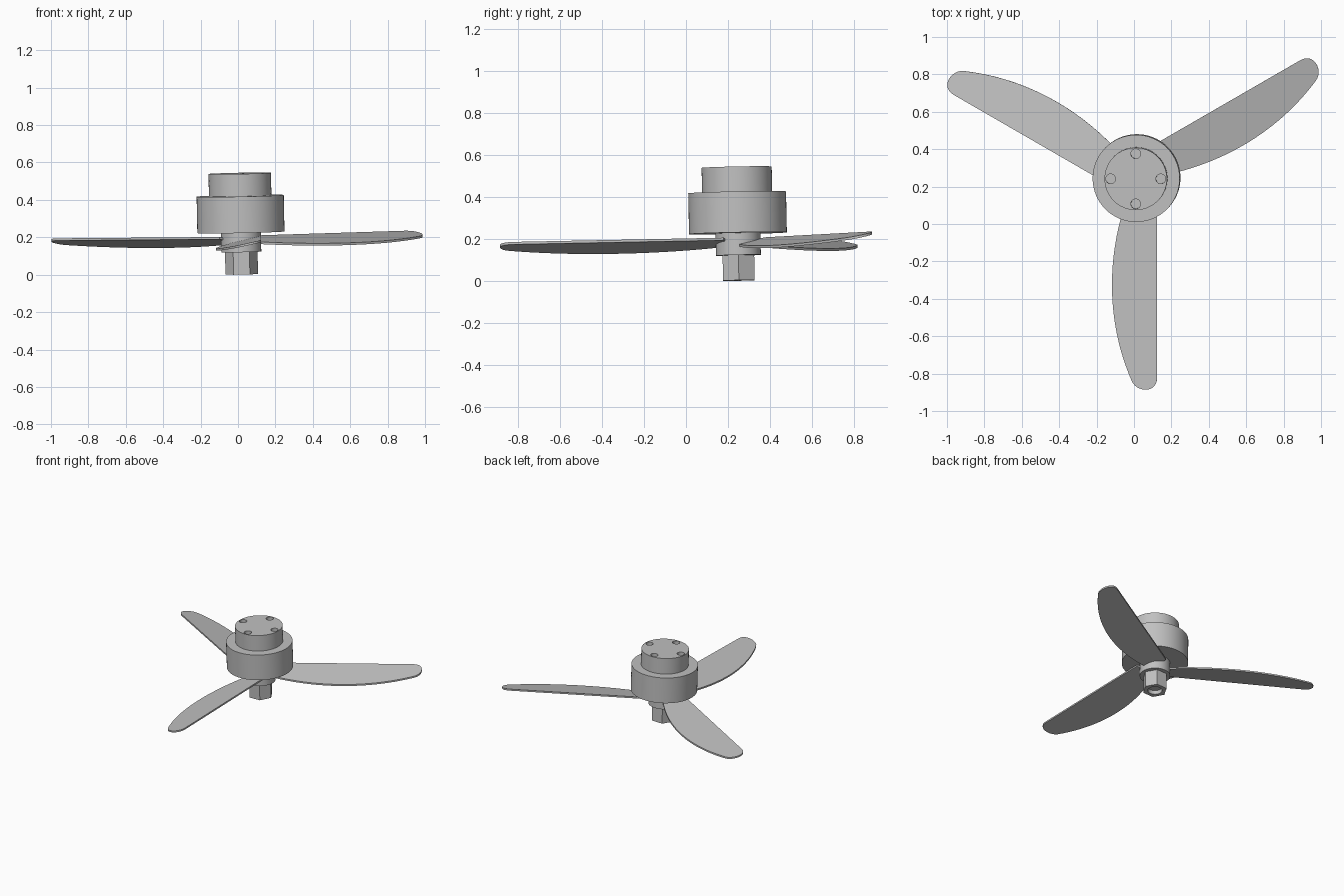
import bpy, bmesh, math
from mathutils import Matrix, Vector
from mathutils.geometry import interpolate_bezier

if "Cube" in bpy.data.objects:
    bpy.data.objects.remove(bpy.data.objects["Cube"], do_unlink=True)

grey = bpy.data.materials.new("plain_grey")
grey.use_nodes = True
colour = (0.53, 0.53, 0.53, 1)
grey.diffuse_color = colour
grey.node_tree.nodes["Principled BSDF"].inputs["Base Color"].default_value = colour

# The whole rotor leans slightly about the foot of its shaft
axis = Vector((-0.02, -0.02, 1)).normalized()
lean = Matrix.Translation((0.02, 0.252, 0.002)) @ \
    Vector((0, 0, 1)).rotation_difference(axis).to_matrix().to_4x4()


def cylinder(name, radius, low, high, sides=64, x=0, y=0):
    bpy.ops.mesh.primitive_cylinder_add(
        vertices=sides, radius=radius, depth=high - low, location=(0, 0, 0))
    obj = bpy.context.object
    obj.name = name
    obj.data.transform(Matrix.Translation((x, y, (low + high) / 2)))
    obj.data.materials.append(grey)
    return obj


def drill(obj, cutters):
    for cutter in cutters:
        cutter.hide_render = True
        mod = obj.modifiers.new("hole", "BOOLEAN")
        mod.operation = "DIFFERENCE"
        mod.solver = "EXACT"
        mod.object = cutter
    graph = bpy.context.evaluated_depsgraph_get()
    mesh = bpy.data.meshes.new_from_object(obj.evaluated_get(graph))
    obj.modifiers.clear()
    obj.data = mesh
    for cutter in cutters:
        bpy.data.objects.remove(cutter, do_unlink=True)


def finish(obj):
    obj.data.transform(lean)
    bpy.ops.object.select_all(action="DESELECT")
    obj.select_set(True)
    bpy.context.view_layer.objects.active = obj
    bpy.ops.object.shade_smooth_by_angle(angle=math.radians(30))


# Motor can and shaft collar
finish(cylinder("motor_body", 0.233, 0.225, 0.42))
finish(cylinder("shaft_collar", 0.107, 0.12, 0.23))

# Mounting boss with four screw holes
boss = cylinder("mounting_boss", 0.167, 0.41, 0.54)
drill(boss, [cylinder("hole_cutter", 0.026, 0.5, 0.56, 24,
                      0.134 * math.cos(i * math.pi / 2),
                      0.134 * math.sin(i * math.pi / 2)) for i in range(4)])
finish(boss)

# Hexagonal nut with a bore, one corner pointing along x
nut = cylinder("hex_nut", 0.087, 0, 0.125, 6)
nut.data.transform(Matrix.Rotation(math.pi / 2, 4, "Z"))
drill(nut, [cylinder("bore_cutter", 0.05, -0.02, 0.03, 32)])
finish(nut)

# Blade outline: bowed edge, rounded tip, straight edge, root inside the collar
bowed = interpolate_bezier(Vector((-0.045, -0.085)), Vector((-0.17, -0.42)),
                           Vector((-0.165, -0.78)), Vector((-0.028, -1.09)), 28)
tip = interpolate_bezier(Vector((-0.028, -1.09)), Vector((0, -1.15)),
                         Vector((0.107, -1.155)), Vector((0.107, -1.07)), 14)
outline = bowed + tip[1:] + [Vector((0.107, -0.07)), Vector((0.05, -0.05))]
pitch = 0.205
thickness = 0.012

for i, name in enumerate(("front_blade", "left_blade", "right_blade")):
    bm = bmesh.new()
    face = bm.faces.new([bm.verts.new((p.x, p.y, 0.191 + pitch * (p.x - 0.107)))
                         for p in outline])
    top = bmesh.ops.extrude_face_region(bm, geom=[face], use_keep_orig=True)
    bmesh.ops.translate(bm, vec=(0, 0, thickness),
                        verts=[v for v in top["geom"] if isinstance(v, bmesh.types.BMVert)])
    bmesh.ops.recalc_face_normals(bm, faces=bm.faces)
    bmesh.ops.rotate(bm, verts=bm.verts, cent=(0, 0, 0),
                     matrix=Matrix.Rotation(i * math.tau / 3, 3, "Z"))
    mesh = bpy.data.meshes.new(name)
    bm.to_mesh(mesh)
    bm.free()
    mesh.materials.append(grey)
    blade = bpy.data.objects.new(name, mesh)
    bpy.context.collection.objects.link(blade)
    finish(blade)
